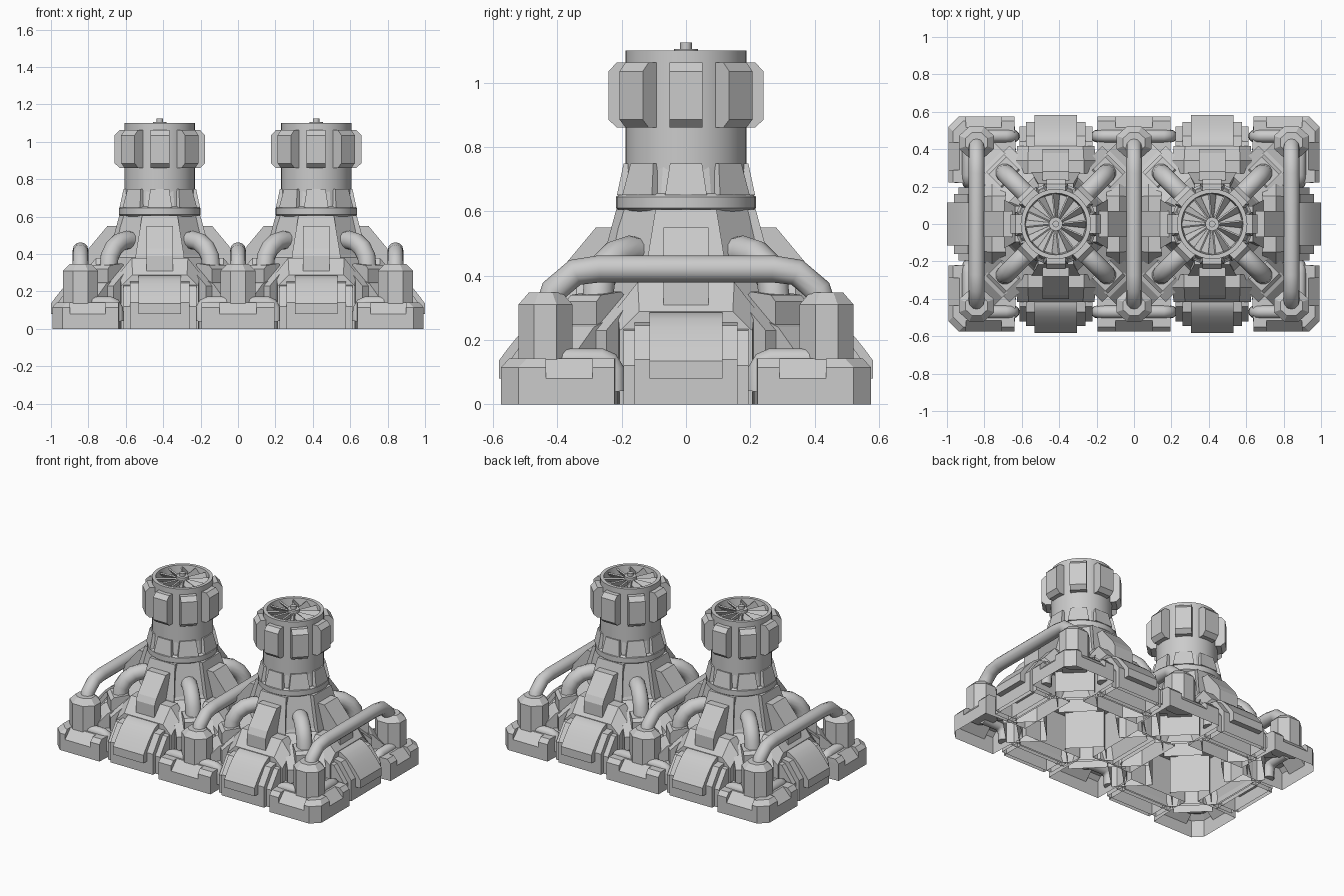
import bpy, bmesh
from math import pi, cos, sin, radians
from mathutils import Matrix, Vector

if "Cube" in bpy.data.objects:
    bpy.data.objects.remove(bpy.data.objects["Cube"])

CX = 0.418          # tower distance from centre
SIDES = (-1, 1)


def build(name, rings, mats=(Matrix(),), cap=(True, True), smooth=False):
    """Loft through rings of points, copied once per matrix."""
    bm = bmesh.new()
    for m in mats:
        vs = [[bm.verts.new(m @ Vector(p)) for p in ring] for ring in rings]
        n = len(rings[0])
        for a, b in zip(vs, vs[1:]):
            for i in range(n):
                j = (i + 1) % n
                bm.faces.new((a[i], a[j], b[j], b[i]))
        if cap[0]:
            bm.faces.new(vs[0][::-1])
        if cap[1]:
            bm.faces.new(vs[-1])
    bmesh.ops.dissolve_degenerate(bm, dist=1e-5, edges=bm.edges[:])
    bmesh.ops.recalc_face_normals(bm, faces=bm.faces[:])
    # undersides are open shells
    low = [f for f in bm.faces if all(v.co.z < 1e-4 for v in f.verts)]
    bmesh.ops.delete(bm, geom=low, context='FACES_ONLY')
    me = bpy.data.meshes.new(name)
    bm.to_mesh(me)
    bm.free()
    if smooth:
        me.shade_smooth()
        me.set_sharp_from_angle(angle=radians(35))
    ob = bpy.data.objects.new(name, me)
    bpy.context.collection.objects.link(ob)
    return ob


def circle(r, z, n=32, off=0.0):
    return [(r * cos(2 * pi * (i + off) / n), r * sin(2 * pi * (i + off) / n), z) for i in range(n)]


def lathe(name, prof, mats, n=32, off=0.0, cap=(True, True), smooth=True):
    return build(name, [circle(r, z, n, off) for r, z in prof], mats, cap, smooth)


def radial(name, prof, mats, smooth=False):
    """Radial slab: profile of (radius, z, half width)."""
    return build(name, [[(r, s * w, z) for r, z, w in prof] for s in SIDES], mats, smooth=smooth)


def slab(prof, w):
    return [(r, z, w) for r, z in prof]


def pipes(name, paths, r):
    cu = bpy.data.curves.new(name, 'CURVE')
    cu.dimensions = '3D'
    cu.bevel_depth = r
    cu.bevel_resolution = 4
    cu.use_fill_caps = True
    for path in paths:
        sp = cu.splines.new('POLY')
        sp.points.add(len(path) - 1)
        for p, co in zip(sp.points, path):
            p.co = (*co, 1)
    ob = bpy.data.objects.new(name, cu)
    bpy.context.collection.objects.link(ob)


def base_foot(name, pts, mats, inset_x):
    """Foot block with bevelled outer top; points flagged 1 lie in a deeper notch."""
    d = (0.025, 0.06)
    top = [(x - d[f] if inset_x and x > 0.5 else x, y - d[f] if y > 0.5 else y, 0.142) for x, y, f in pts]
    build(name, [[(x, y, 0) for x, y, f in pts],
                 [(x, y, (0.115, 0.08)[f]) for x, y, f in pts], top], mats, cap=(False, True))


T = [Matrix.Translation((s * CX, 0, 0)) for s in SIDES]


def around(n, off=0.0):
    return [t @ Matrix.Rotation(2 * pi * i / n + off, 4, 'Z') for t in T for i in range(n)]


AXES, DIAG, EIGHT = around(4), around(4, pi / 4), around(8)
# outward-facing sides only (front, back and outer end of each tower)
OUTER = [t @ Matrix.Rotation(a, 4, 'Z') for t, e in zip(T, (pi, 0)) for a in (e, pi / 2, -pi / 2)]
A = 1 / cos(pi / 8)

# tower body
lathe("tower_core", [(0.39 * A, 0), (0.33 * A, 0.22), (0.25 * A, 0.40), (0.203 * A, 0.605)],
      T, 8, 0.5, (False, True), smooth=False)
lathe("tower_collar", [(0.205, 0.60), (0.218, 0.61), (0.218, 0.645), (0.205, 0.655)], T)
lathe("tower_skirt", [(0.203, 0.65), (0.186, 0.75)], T, 16, smooth=False)
radial("skirt_clamp", [(0.15, 0.65, 0.065), (0.215, 0.65, 0.065), (0.194, 0.748, 0.05), (0.15, 0.748, 0.05)], EIGHT)
lathe("chimney", [(0.188, 0.62), (0.188, 1.10), (0.165, 1.10), (0.158, 1.045)], T)

# lugs around the chimney head
radial("chimney_lug", slab([(0.16, 0.86), (0.215, 0.86), (0.241, 0.885), (0.241, 1.035),
                            (0.215, 1.063), (0.16, 1.063)], 0.051), EIGHT)

# fan
lathe("fan_hub", [(0.037, 1.04), (0.037, 1.105), (0.018, 1.105), (0.018, 1.125)], T, 12)
blade = [[(r, -w, 1.055), (r, -w + 0.008, 1.05), (r, w, 1.085), (r, w - 0.008, 1.09)]
         for r, w in ((0.03, 0.008), (0.162, 0.022))]
build("fan_blade", blade, around(12))

# stepped buttresses on the four sides
radial("buttress", [(0.18, 0.605, 0.095), (0.217, 0.605, 0.095), (0.275, 0.39, 0.13),
                    (0.275, 0.25, 0.13), (0.18, 0.25, 0.095)], AXES)
radial("buttress_panel", slab([(0.2, 0.55), (0.28, 0.55), (0.38, 0.43), (0.40, 0.39), (0.40, 0.3), (0.2, 0.3)],
                              0.07), AXES)
sect = [(-.213, 0), (-.213, .30), (-.15, .38), (.15, .38), (.213, .30), (.213, 0)]
build("hatch_housing", [[(0.27, t, z) for t, z in sect],
                        [(0.34, t, z) for t, z in sect],
                        [(0.417, t * 0.97, z * 0.76) for t, z in sect]], AXES)

# hatches
radial("hatch_frame", slab([(0.38, 0), (0.545, 0), (0.545, 0.14), (0.47, 0.245), (0.38, 0.26)], 0.16), OUTER)
radial("hatch_sill", slab([(0.38, 0), (0.52, 0), (0.52, 0.12), (0.44, 0.23), (0.38, 0.24)], 0.195), OUTER)
cover = [(0.40, 0.08), (0.582, 0.08), (0.582, 0.135), (0.558, 0.168), (0.53, 0.203), (0.50, 0.237),
         (0.468, 0.265), (0.432, 0.285), (0.40, 0.285)]
radial("hatch_cover", slab(cover, 0.114), OUTER, smooth=True)

# diagonal arms and hoses
radial("diagonal_arm", slab([(0.22, 0.40), (0.34, 0.34), (0.47, 0.23), (0.47, 0), (0.22, 0)], 0.12), DIAG)
radial("diagonal_step", slab([(0.4, 0.27), (0.48, 0.24), (0.56, 0.16), (0.56, 0.13), (0.4, 0.13)], 0.075), DIAG)
radial("hose_socket", slab([(0.33, 0.2), (0.33, 0.33), (0.35, 0.35), (0.44, 0.34), (0.46, 0.32), (0.46, 0.2)],
                           0.067), DIAG)
hose = [(0.19, 0, 0.465), (0.25, 0, 0.475), (0.305, 0, 0.462), (0.35, 0, 0.43), (0.38, 0, 0.385), (0.39, 0, 0.31)]
pipes("diagonal_hose", [[m @ Vector(p) for p in hose] for m in DIAG], 0.05)

# foot blocks: four corners and two in the middle
corner = [(.222, .575, 0), (.29, .575, 0), (.29, .575, 1), (.48, .575, 1), (.48, .575, 0), (.52, .575, 0),
          (.575, .52, 0), (.575, .435, 0), (.575, .435, 1), (.575, .29, 1), (.575, .29, 0), (.575, .222, 0),
          (.31, .21, 0), (.21, .31, 0)]
quad = [Matrix.Diagonal((sx, sy, 1, 1)) @ Matrix.Translation((CX, 0, 0)) for sx in SIDES for sy in SIDES]
base_foot("corner_foot", corner, quad, True)
middle = [(-.195, .3, 0), (-.195, .575, 0), (-.1, .575, 0), (-.1, .575, 1), (.1, .575, 1),
          (.1, .575, 0), (.195, .575, 0), (.195, .3, 0), (.1, .2, 0), (-.1, .2, 0)]
base_foot("middle_foot", middle, [Matrix.Diagonal((1, s, 1, 1)) for s in SIDES], False)

# posts with bevelled caps
PX, PY = 0.842, 0.437
posts = [Matrix.Translation((x, s * PY, 0)) @ Matrix.Diagonal((1.12, 1, 1, 1)) for x in (-PX, 0, PX) for s in SIDES]
lathe("post", [(0.084 * A, 0.12), (0.084 * A, 0.31), (0.052 * A, 0.347)], posts, 8, 0.5, smooth=False)

# overhead pipes joining front and back posts
half = [(0.42, 0.32), (0.41, 0.355), (0.345, 0.41), (0.27, 0.421)]
prof = half + [(-y, z) for y, z in half[::-1]]
pipes("overhead_pipe", [[(x, y, z) for y, z in prof] for x in (-PX, 0, PX)], 0.042)

# small pipes from the posts down between the feet
run = [(0.03, 0.14), (0.155, 0.14), (0.18, 0.13), (0.195, 0.105), (0.197, 0.04)]
small = []
for sy in SIDES:
    for px, d in ((-PX, 1), (0, -1), (0, 1), (PX, -1)):
        small.append([(px + d * u, sy * 0.47, z) for u, z in run])
    for sx in SIDES:
        small.append([(sx * 0.885, sy * (0.42 - u), z) for u, z in run])
pipes("ground_pipe", small, 0.034)
